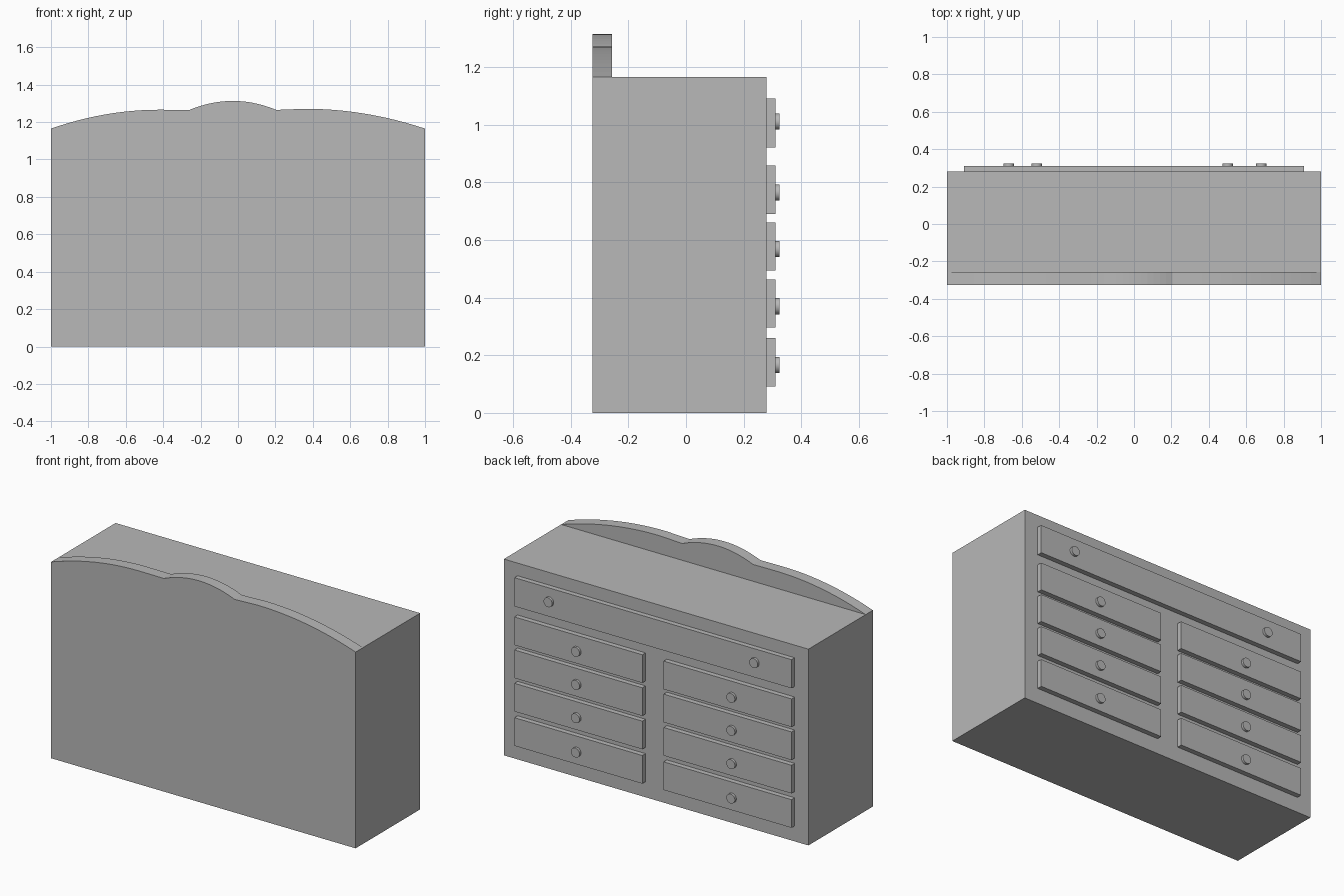
import bpy
import bmesh
from mathutils import Matrix, Vector

cube = bpy.data.objects.get("Cube")
if cube:
    bpy.data.objects.remove(cube, do_unlink=True)

grey = bpy.data.materials.new("plain grey")
grey.use_nodes = True
grey.diffuse_color = (0.48, 0.48, 0.48, 1)
grey.node_tree.nodes["Principled BSDF"].inputs["Base Color"].default_value = (0.48, 0.48, 0.48, 1)

BACK, FACE, DRAWER, TOP = -0.325, 0.28, 0.31, 1.165


def add_object(name, bm):
    bmesh.ops.recalc_face_normals(bm, faces=bm.faces)
    mesh = bpy.data.meshes.new(name)
    bm.to_mesh(mesh)
    bm.free()
    mesh.materials.append(grey)
    obj = bpy.data.objects.new(name, mesh)
    bpy.context.collection.objects.link(obj)
    return obj


def add_box(name, low, high):
    low, high = Vector(low), Vector(high)
    bm = bmesh.new()
    place = Matrix.Translation((low + high) / 2) @ Matrix.Diagonal((*(high - low), 1))
    bmesh.ops.create_cube(bm, size=1, matrix=place)
    return add_object(name, bm)


def add_knob(name, x, z):
    bm = bmesh.new()
    bmesh.ops.create_cone(bm, cap_ends=True, segments=24, radius1=0.028,
                          radius2=0.028, depth=0.025)
    turn = Matrix.Translation((x, DRAWER + 0.002, z)) @ Matrix.Rotation(1.5707963, 4, "X")
    bmesh.ops.transform(bm, matrix=turn, verts=bm.verts)
    for face in bm.faces:
        face.smooth = len(face.verts) == 4
    for edge in bm.edges:
        edge.smooth = edge.calc_face_angle() < 0.6
    return add_object(name, bm)


# Carcass
add_box("cabinet_body", (-1, BACK, 0), (1, FACE, TOP))


# Shaped board standing along the top edge
def sweep(x0, x1, peak_x, peak_z, drop, reach, steps):
    xs = [x0 + (x1 - x0) * i / steps for i in range(steps + 1)]
    return [(x, peak_z - drop * ((x - peak_x) / reach) ** 2) for x in xs]


outline = sweep(-1, -0.42, -0.42, 1.266, 0.101, 0.58, 12)
outline += sweep(-0.26, 0.205, -0.0275, 1.313, 0.048, 0.2325, 14)
outline += sweep(0.36, 1, 0.36, 1.271, 0.106, 0.64, 12)
bm = bmesh.new()
board = bm.faces.new([bm.verts.new((x, BACK, z)) for x, z in outline])
bm.normal_update()
wall = bmesh.ops.extrude_face_region(bm, geom=[board], use_keep_orig=True)
moved = [v for v in wall["geom"] if isinstance(v, bmesh.types.BMVert)]
bmesh.ops.translate(bm, vec=(0, 0.068, 0), verts=moved)
add_object("crest_board", bm)

# Wide top drawer with two knobs
add_box("top_drawer", (-0.91, FACE, 0.92), (0.91, DRAWER, 1.09))
add_knob("top_knob_left", 0.68, 1.01)
add_knob("top_knob_right", -0.67, 1.01)

# Two columns of small drawers, one knob each
for row, z in enumerate((0.092, 0.296, 0.494, 0.69), 1):
    for side, x0, x1, knob_x in (("left", 0.07, 0.91, 0.5), ("right", -0.91, -0.07, -0.52)):
        add_box(f"drawer_{side}_{row}", (x0, FACE, z), (x1, DRAWER, z + 0.167))
        add_knob(f"knob_{side}_{row}", knob_x, z + 0.074)
